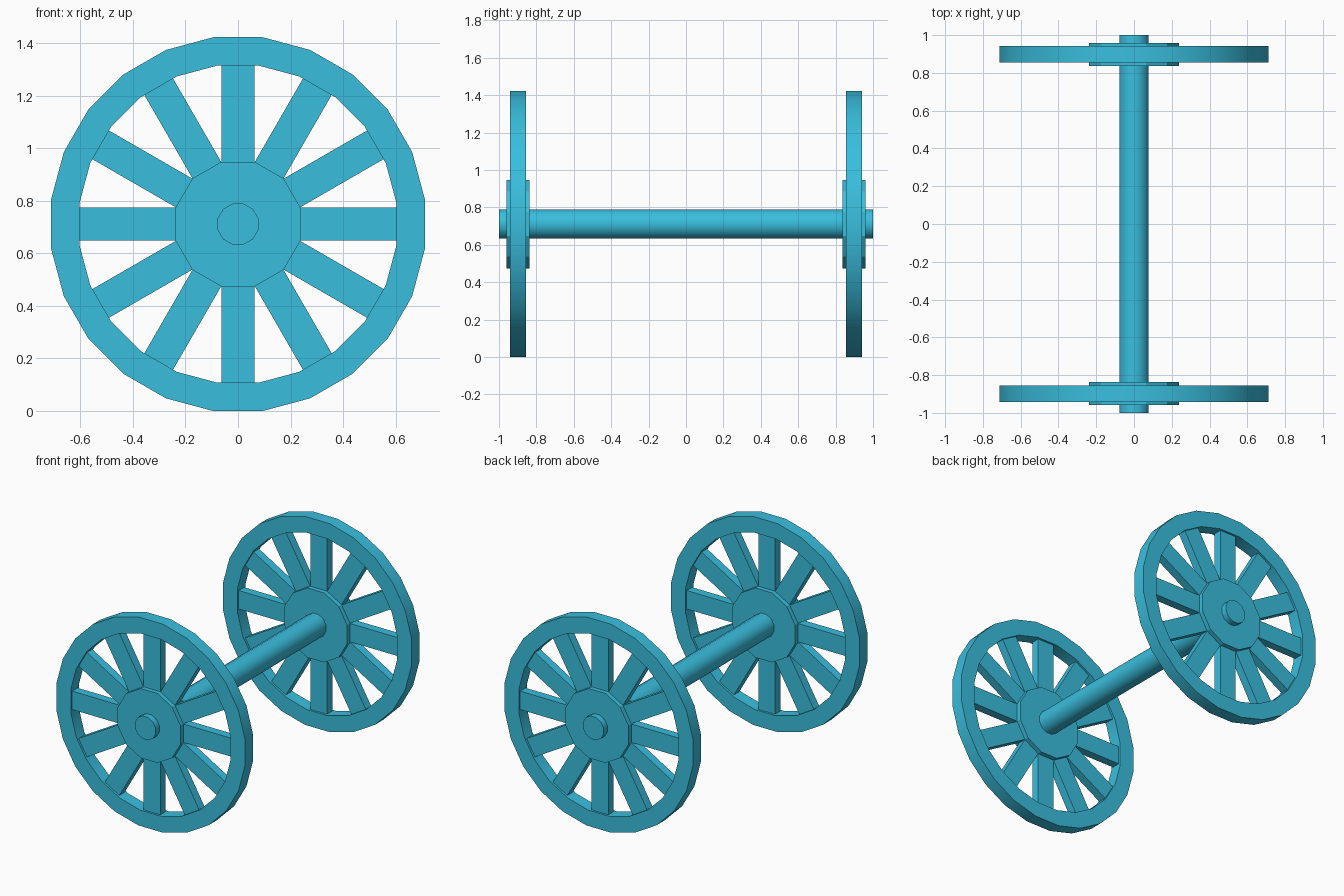
import bpy, bmesh
from math import cos, sin, pi, radians
from mathutils import Matrix, Vector

if "Cube" in bpy.data.objects:
    bpy.data.objects.remove(bpy.data.objects["Cube"], do_unlink=True)

AXLE_Z = 0.711
WHEEL_Y = 0.898

blue = bpy.data.materials.new("sky_blue")
blue.use_nodes = True
blue.diffuse_color = (0.042, 0.515, 0.73, 1)
blue.node_tree.nodes["Principled BSDF"].inputs["Base Color"].default_value = blue.diffuse_color


def add_part(name, bm, y, smooth_angle=None):
    bmesh.ops.recalc_face_normals(bm, faces=bm.faces)
    mesh = bpy.data.meshes.new(name)
    bm.to_mesh(mesh)
    bm.free()
    mesh.materials.append(blue)
    obj = bpy.data.objects.new(name, mesh)
    obj.location = (0, y, AXLE_Z)
    bpy.context.collection.objects.link(obj)
    if smooth_angle:
        bpy.ops.object.select_all(action='DESELECT')
        obj.select_set(True)
        bpy.context.view_layer.objects.active = obj
        bpy.ops.object.shade_smooth_by_angle(angle=radians(smooth_angle))


def ring(bm, sides, flat_radius, y):
    """Polygon around the y axis with a flat side on top."""
    r = flat_radius / cos(pi / sides)
    angles = [(i + 0.5) * 2 * pi / sides for i in range(sides)]
    return [bm.verts.new((r * sin(a), y, r * cos(a))) for a in angles]


def bridge(bm, a, b):
    for i in range(len(a)):
        j = (i + 1) % len(a)
        bm.faces.new((a[i], a[j], b[j], b[i]))


def prism(sides, flat_radius, depth):
    bm = bmesh.new()
    front = ring(bm, sides, flat_radius, -depth / 2)
    back = ring(bm, sides, flat_radius, depth / 2)
    bridge(bm, front, back)
    bm.faces.new(front)
    bm.faces.new(back)
    return bm


def hoop(sides, outer, inner, depth):
    bm = bmesh.new()
    h = depth / 2
    section = [(outer, -h), (outer, h), (inner, h), (inner, -h)]
    loops = [ring(bm, sides, r, y) for r, y in section]
    for i, loop in enumerate(loops):
        bridge(bm, loop, loops[(i + 1) % len(loops)])
    return bm


def spoke_set(count, width, depth, inner, outer):
    bm = bmesh.new()
    size = Matrix.Diagonal((width, depth, outer - inner, 1))
    lift = Matrix.Translation(Vector((0, 0, (inner + outer) / 2)))
    for i in range(count):
        turn = Matrix.Rotation(i * 2 * pi / count, 4, 'Y')
        bmesh.ops.create_cube(bm, size=1, matrix=turn @ lift @ size)
    return bm


# Axle through both wheels
add_part("axle", prism(12, 0.078, 2.0), 0, 35)

# Two matching wheels
for side, y in (("front", -WHEEL_Y), ("back", WHEEL_Y)):
    add_part(side + "_rim", hoop(24, 0.711, 0.603, 0.087), y, 25)
    add_part(side + "_hub", prism(12, 0.237, 0.121), y)
    add_part(side + "_spokes", spoke_set(12, 0.126, 0.058, 0.2, 0.61), y)
